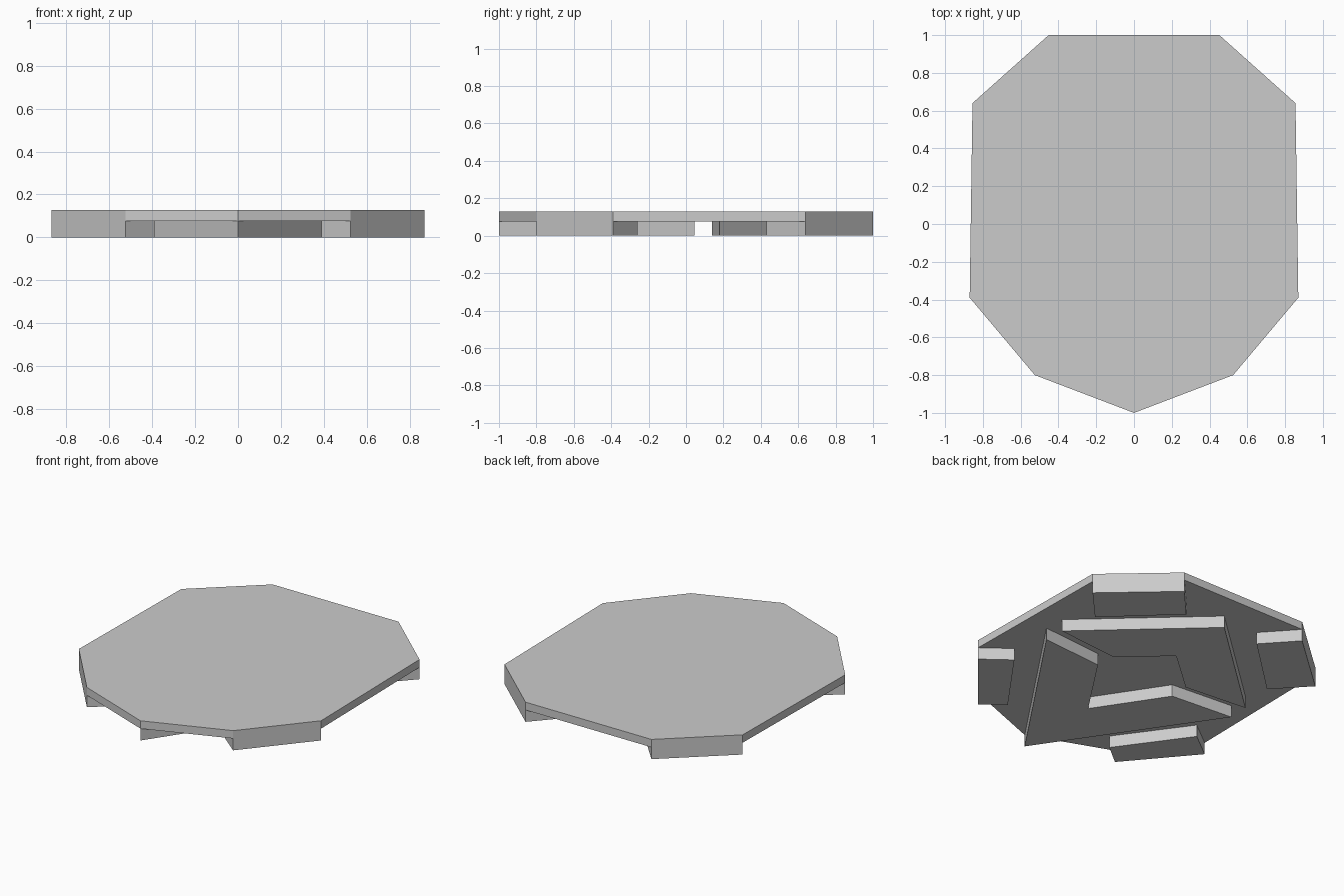
import bpy
import bmesh

if "Cube" in bpy.data.objects:
    bpy.data.objects.remove(bpy.data.objects["Cube"], do_unlink=True)

PLATE_BOTTOM, PLATE_TOP = 0.077, 0.128

# Single plain grey finish
grey = bpy.data.materials.new("plain_grey")
grey.use_nodes = True
colour = (0.6, 0.6, 0.6, 1)
grey.diffuse_color = colour
grey.node_tree.nodes["Principled BSDF"].inputs["Base Color"].default_value = colour


def prism(name, outline, z0, z1):
    """Extrude a flat outline from z0 up to z1."""
    bm = bmesh.new()
    base = bm.faces.new([bm.verts.new((x, y, z0)) for x, y in outline])
    ext = bmesh.ops.extrude_face_region(bm, geom=[base], use_keep_orig=True)
    top = [g for g in ext["geom"] if isinstance(g, bmesh.types.BMVert)]
    bmesh.ops.translate(bm, verts=top, vec=(0, 0, z1 - z0))
    bmesh.ops.recalc_face_normals(bm, faces=bm.faces)
    mesh = bpy.data.meshes.new(name)
    bm.to_mesh(mesh)
    bm.free()
    mesh.materials.append(grey)
    obj = bpy.data.objects.new(name, mesh)
    bpy.context.collection.objects.link(obj)
    return obj


def mirrored(half):
    """Complete a left-hand outline across x = 0."""
    return half + [(-x, y) for x, y in reversed(half) if x > 0]


# Nine-sided top plate
prism("top_plate", mirrored([(0, -1), (0.525, -0.8), (0.87, -0.39),
                             (0.855, 0.64), (0.452, 1)]),
      PLATE_BOTTOM, PLATE_TOP)

# Corner feet flush with the slanted plate edges
feet = {
    "front": [(0.525, -0.8), (0.87, -0.39), (0.70, -0.26), (0.39, -0.69)],
    "back": [(0.855, 0.64), (0.452, 1), (0.27, 0.80), (0.66, 0.43)],
}
for place, outline in feet.items():
    prism(place + "_left_foot", outline, 0, PLATE_BOTTOM)
    prism(place + "_right_foot", [(-x, y) for x, y in outline], 0, PLATE_BOTTOM)

# Pair of chevrons under the middle, pointing forward and back
prism("back_chevron",
      [(0, 0.826), (0.705, 0.18), (0.28, 0.14), (0, 0.386),
       (-0.28, 0.14), (-0.705, 0.18)], 0, PLATE_BOTTOM)
prism("front_chevron",
      [(0, -1), (0.71, 0.045), (0.285, 0.01), (0, -0.42),
       (-0.285, 0.01), (-0.71, 0.045)], 0, PLATE_BOTTOM)
